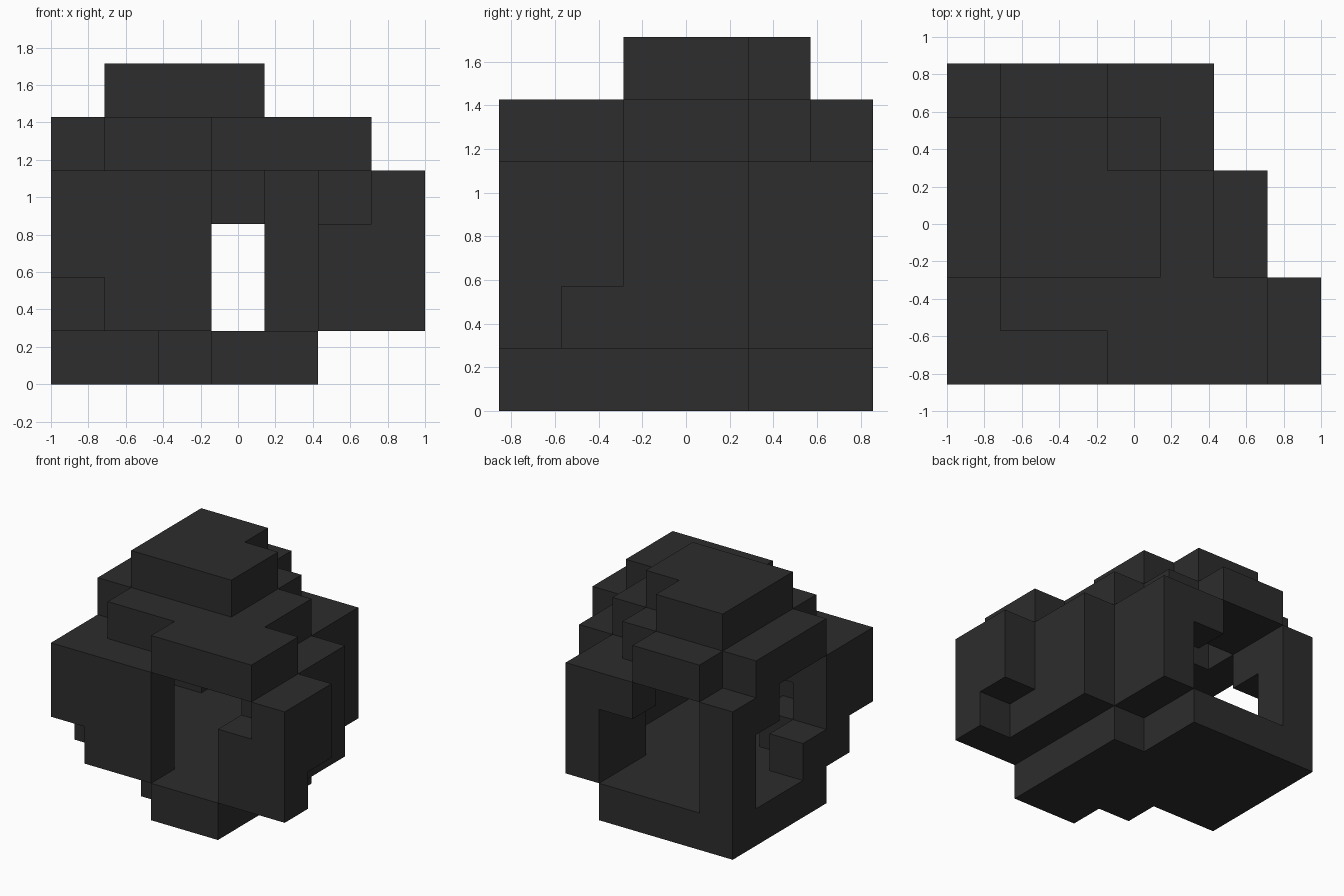
import bpy, bmesh
from itertools import product
from mathutils import Vector

cube = bpy.data.objects.get("Cube")
if cube:
    bpy.data.objects.remove(cube, do_unlink=True)

UNIT = 2 / 7                      # edge of one block
ORIGIN = Vector((-1, -3 * UNIT, 0))

charcoal = bpy.data.materials.new("charcoal")
charcoal.use_nodes = True
COLOUR = (0.026, 0.026, 0.026, 1)
charcoal.diffuse_color = COLOUR
bsdf = charcoal.node_tree.nodes["Principled BSDF"]
bsdf.inputs["Base Color"].default_value = COLOUR
bsdf.inputs["Roughness"].default_value = 0.8


def cells(*boxes):
    """Block cells covered by boxes given as x, y and z ranges."""
    found = set()
    for x, y, z in boxes:
        found.update(product(range(*x), range(*y), range(*z)))
    return found


FLOOR, ROOF, CAP = (0, 1), (4, 5), (5, 6)

parts = {
    # stepped floor slab
    "base": cells(((3, 5), (0, 1), FLOOR), ((2, 5), (1, 2), FLOOR),
                  ((0, 5), (2, 4), FLOOR), ((0, 4), (4, 6), FLOOR)),
    # front and side wall on the right, with its inner corner and sill
    "right_wall": cells(((0, 3), (0, 1), (2, 4)), ((1, 3), (0, 1), (1, 2)),
                        ((0, 1), (1, 2), (1, 4)), ((1, 2), (1, 2), (1, 2)),
                        ((1, 2), (1, 2), (3, 4)), ((0, 1), (2, 3), (1, 2))),
    # side wall on the left, with its outer buttress
    "left_wall": cells(((5, 6), (0, 1), (1, 3)), ((5, 6), (1, 4), (1, 4)),
                       ((6, 7), (0, 1), (1, 4)), ((6, 7), (1, 2), (2, 4))),
    # back corners either side of the rear opening
    "back_left_corner": cells(((4, 5), (4, 6), (1, 4)), ((3, 4), (5, 6), (3, 4))),
    "back_right_corner": cells(((0, 1), (5, 6), (1, 4)), ((0, 1), (4, 5), (3, 4))),
    # roof ring, open in the middle
    "roof": cells(((3, 6), (0, 1), ROOF), ((1, 6), (1, 2), ROOF),
                  ((0, 2), (2, 3), ROOF), ((4, 5), (2, 4), ROOF),
                  ((3, 4), (3, 4), ROOF), ((0, 1), (3, 4), ROOF),
                  ((0, 4), (4, 5), ROOF), ((1, 3), (5, 6), ROOF)),
    # top block
    "cap": cells(((1, 4), (2, 4), CAP), ((1, 3), (4, 5), CAP)),
}
solid = set().union(*parts.values())


def build(name, part):
    """Skin only the exposed sides of a part's blocks."""
    bm = bmesh.new()
    for cell in part:
        for axis, sign in product(range(3), (-1, 1)):
            step = [0, 0, 0]
            step[axis] = sign
            if tuple(c + s for c, s in zip(cell, step)) in solid:
                continue
            normal = Vector(step)
            u = Vector([float(i == (axis + 1) % 3) for i in range(3)])
            v = normal.cross(u)
            mid = Vector(cell) + (Vector((1, 1, 1)) + normal) / 2
            ring = (-u - v, u - v, u + v, v - u)
            bm.faces.new([bm.verts.new(ORIGIN + UNIT * (mid + r / 2)) for r in ring])
    bmesh.ops.remove_doubles(bm, verts=bm.verts, dist=0.001)
    bmesh.ops.dissolve_limit(bm, angle_limit=0.01, verts=bm.verts, edges=bm.edges)
    mesh = bpy.data.meshes.new(name)
    bm.to_mesh(mesh)
    bm.free()
    mesh.materials.append(charcoal)
    bpy.context.scene.collection.objects.link(bpy.data.objects.new(name, mesh))


for name, part in parts.items():
    build(name, part)
